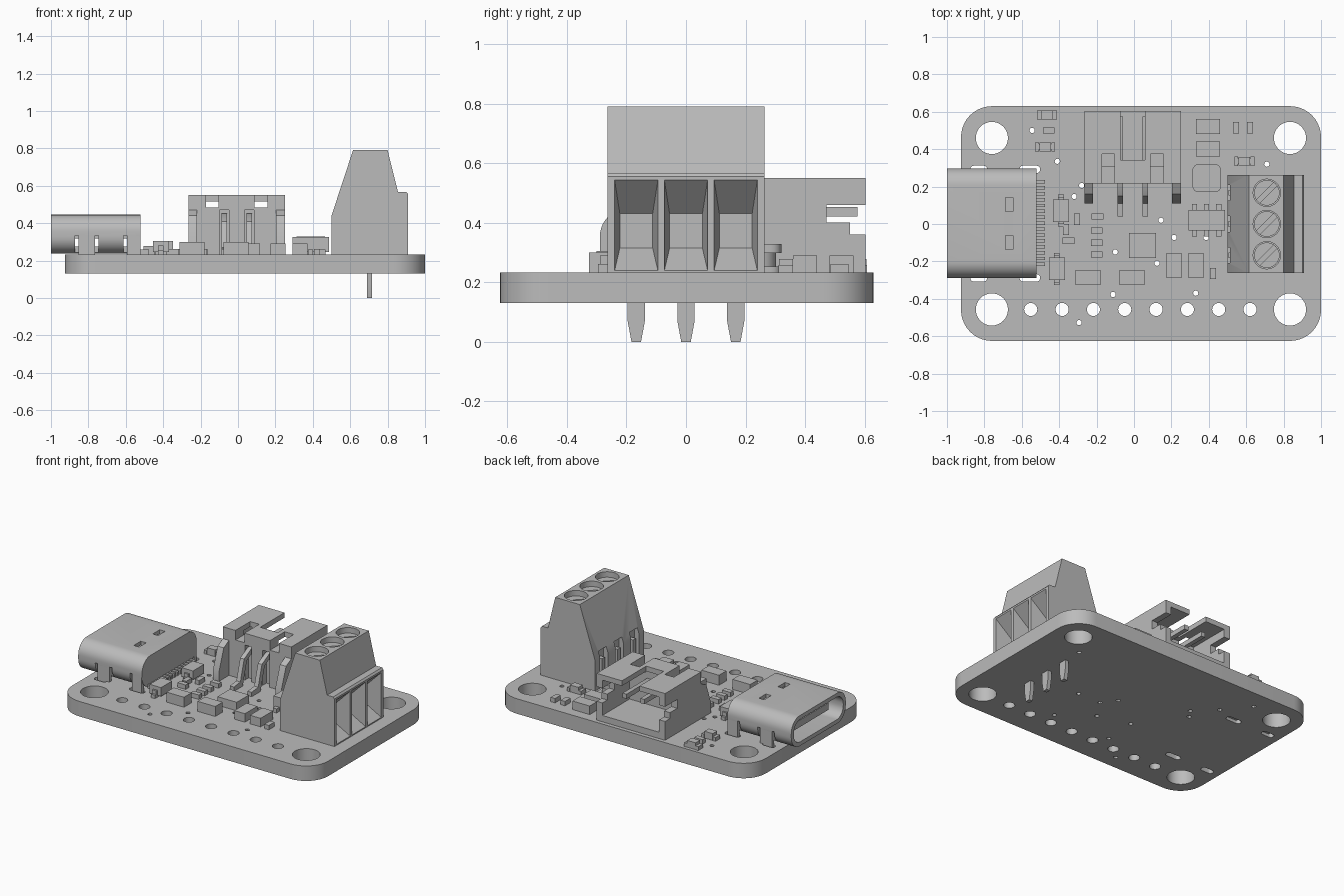
import bpy, bmesh
from math import cos, sin, pi, radians
from mathutils import Vector

if "Cube" in bpy.data.objects:
    bpy.data.objects.remove(bpy.data.objects["Cube"])

grey = bpy.data.materials.new("plain_grey")
grey.use_nodes = True
COLOUR = (0.5, 0.5, 0.5, 1)
grey.diffuse_color = COLOUR
grey.node_tree.nodes["Principled BSDF"].inputs["Base Color"].default_value = COLOUR

TOP = 0.232      # upper face of the board
BOTTOM = 0.13


# A solid is a pair of matching rings, joined by sides and caps
def ring(pts, axis, at):
    i = "xyz".index(axis)
    return [Vector(p[:i] + (at,) + p[i:]) for p in pts]


def prism(pts, axis, a, b):
    return ring(pts, axis, a), ring(pts, axis, b)


def rect(u0, u1, v0, v1):
    return [(u0, v0), (u1, v0), (u1, v1), (u0, v1)]


def box(x0, x1, y0, y1, z0, z1):
    return prism(rect(x0, x1, y0, y1), "z", z0, z1)


def block(x, y, w, d, z1, z0=TOP):
    return box(x - w / 2, x + w / 2, y - d / 2, y + d / 2, z0, z1)


def rounded(u0, u1, v0, v1, r, n=10):
    pts = []
    for k, (u, v) in enumerate(((u1 - r, v1 - r), (u0 + r, v1 - r),
                                (u0 + r, v0 + r), (u1 - r, v0 + r))):
        for j in range(n + 1):
            a = (k + j / n) * pi / 2
            pts.append((u + r * cos(a), v + r * sin(a)))
    return pts


def cyl(x, y, r, z0, z1, n=32):
    pts = [(x + r * cos(2 * pi * k / n), y + r * sin(2 * pi * k / n)) for k in range(n)]
    return prism(pts, "z", z0, z1)


def mesh_object(name, solids):
    bm = bmesh.new()
    for a, b in solids:
        va, vb = [bm.verts.new(p) for p in a], [bm.verts.new(p) for p in b]
        bm.faces.new(va[::-1])
        bm.faces.new(vb)
        for k in range(len(va)):
            j = (k + 1) % len(va)
            bm.faces.new((va[k], va[j], vb[j], vb[k]))
    bmesh.ops.recalc_face_normals(bm, faces=bm.faces)
    me = bpy.data.meshes.new(name)
    bm.to_mesh(me)
    bm.free()
    ob = bpy.data.objects.new(name, me)
    bpy.context.collection.objects.link(ob)
    return ob


def part(name, solids, cuts=()):
    ob = mesh_object(name, solids)
    if cuts:
        cutter = mesh_object(name + "_cutter", cuts)
        cutter.hide_render = True
        mod = ob.modifiers.new("cut", "BOOLEAN")
        mod.operation, mod.solver, mod.object = "DIFFERENCE", "EXACT", cutter
        mod.use_self = True
        dg = bpy.context.evaluated_depsgraph_get()
        ob.data = bpy.data.meshes.new_from_object(ob.evaluated_get(dg))
        ob.modifiers.clear()
        bpy.data.objects.remove(cutter)
    ob.data.materials.clear()
    ob.data.materials.append(grey)
    ob.data.shade_smooth()
    ob.data.set_sharp_from_angle(angle=radians(30))
    return ob


# Circuit board with mounting holes, header holes, vias and shield slots
lo, hi = BOTTOM - 0.1, TOP + 0.1
holes = [cyl(x, y, 0.086, lo, hi) for x in (-0.76, 0.834) for y in (-0.457, 0.46)]
holes += [cyl(-0.552 + 0.1675 * k, -0.457, 0.035, lo, hi, 24) for k in range(8)]
vias = ((-.545, .5), (-.41, .335), (-.28, .206), (-.32, .147), (.144, .02), (-.1, -.15), (.123, -.21),
        (-.112, -.377), (.33, -.37), (-.294, -.527), (.71, .32), (.385, -.072), (.214, -.072))
holes += [cyl(x, y, 0.014, lo, hi, 12) for x, y in vias]
holes += [prism(rounded(x - w, x + w, y - .02, y + .02, .019, 4), "z", lo, hi)
          for x, w in ((-.83, .045), (-.557, .055)) for y in (-.288, .292)]
part("circuit_board", [prism(rounded(-.925, 1, -.625, .63, .166), "z", BOTTOM, TOP)], holes)

# Charging socket: hollow rounded shell, tongue, legs and solder pins
shell_cuts = [prism(rounded(-.262, .27, .265, .418, .07), "x", -1.1, -.58)]
shell_cuts += [block(-.668, y, .04, .075, .5, .4) for y in (-.1, .104)]
shell_cuts += [box(x - .009, x + .009, y - .06, y + .06, .2, .335)
               for x in (-.863, -.756, -.603) for y in (-.29, .298)]
part("socket_shell", [prism(rounded(-.289, .297, .238, .445, .09), "x", -1, -.52)], shell_cuts)
part("socket_tongue", [box(-.94, -.57, -.19, .198, .318, .365)])
part("socket_legs", [box(x0, x1, y - .012, y + .012, .15, .34)
                     for x0, x1 in ((-.854, -.765), (-.594, -.522)) for y in (-.277, .285)])
part("socket_pins", [block(-.5, .225 - .0315 * k, .05, .018, .258) for k in range(15)])

# Battery connector: open at the rear, with keyed roof and side slots
cx = -.007
cavity = [box(-.22, .207, .31, .7, .275, .515),
          box(-.072, .06, .342, .7, .45, .6),
          box(-.4, .4, .472, .7, .4, .46),
          box(-.4, .4, .55, .7, .36, .41)]
cavity += [block(cx + s * .13, .285, .068, .18, .6, .485) for s in (-1, 1)]
cavity += [block(cx + s * .067, .225, .05, .06, .47, .2) for s in (-1, 1)]
part("connector_housing", [box(-.265, .25, .216, .603, TOP, .55)], cavity)
arm = [(.217, TOP), (.11, TOP), (.11, .3), (.16, .44), (.217, .47)]
part("connector_arms", [prism(arm, "x", x, x + .046) for x in (-.265, .204)])
lead = [(.575, .452), (.23, .452), (.15, .41), (.11, .27), (.04, .262), (.04, TOP),
        (.135, TOP), (.18, .39), (.24, .42), (.575, .42)]
part("connector_contacts", [prism(lead, "x", x - .015, x + .015) for x in (cx - .067, cx + .067)])

# Screw terminal block with wire funnels, screw wells and rear notches
ways = (-.167, 0, .167)
profile = [(.5, TOP), (.5, .44), (.615, .79), (.8, .79), (.855, .567), (.9, .567), (.91, .555), (.91, TOP)]
cuts = []
for y in ways:
    outer = rect(y - .073, y + .073, .238, .545)
    inner = rect(y - .055, y + .055, .315, .43)
    cuts.append((ring(inner, "x", .8), ring(outer, "x", .912)))
    cuts.append(cyl(.71, y, .073, .72, .9))
    cuts.append(block(.505, y, .06, .085, .48, .25))
part("terminal_block", [prism(profile, "y", -.263, .263)], cuts)
part("terminal_rear_ribs", [block(.53, y, .05, .03, .42, .25) for y in ways])

# Screws with diagonal slots
for y in ways:
    slot = [(.71 + u * .7 - v * .7, y + u * .7 + v * .7)
            for u, v in rect(-.12, .12, -.013, .013)]
    part("terminal_screw", [cyl(.71, y, .068, .71, .755)], [prism(slot, "z", .735, .8)])

# Tapered solder pins below the block
pin = [(-.029, .25), (-.029, .07), (-.016, 0), (.016, 0), (.029, .07), (.029, .25)]
part("terminal_solder_pins", [prism([(y + u, z) for u, z in pin], "x", .69, .717) for y in ways])

# Small flat resistors, lying along x or along y
across = ((-.455, .5), (-.195, .04), (-.2, -.035), (-.2, -.1), (-.2, -.163), (-.35, -.09))
along = ((.545, .515), (.62, .515), (-.305, .025), (-.364, -.03), (.422, -.265))
part("resistors", [block(x, y, .062, .033, .262) for x, y in across]
     + [block(x, y, .033, .06, .262) for x, y in along])

# Larger capacitors and the square chip
part("capacitors", [block(x, -.285, .133, .08, .3) for x in (-.245, -.01)]
     + [block(x, -.222, .08, .133, .29) for x in (.214, .332)]
     + [block(.396, y, .13, .08, .29) for y in (.4, .522)])
part("charger_chip", [block(.045, -.115, .145, .133, .29)])

# Indicator lamps: body with a wider pair of end caps
for x, y in ((-.465, .583), (-.475, .412), (.59, .335)):
    part("indicator_lamp", [block(x, y, .062, .047, .278), block(x, y, .105, .03, .25)]
         + [block(x + s * .043, y, .02, .05, .258) for s in (-1, 1)])

# Diodes with bent end leads
for x, y in ((-.39, .072), (-.412, -.24)):
    part("diode", [block(x, y, .086, .12, .305, .245), block(x, y, .03, .172, .255)]
         + [block(x, y + s * .066, .03, .012, .28) for s in (-1, 1)])

# Regulator chip with six legs
part("regulator_body", [block(.388, .02, .195, .112, .325, .245)])
part("regulator_legs", [block(.388 + k * .065, .02 + s * .07, .028, .034, .26)
                        for k in (-1, 0, 1) for s in (-1, 1)])

# Wound inductor: two flanges around a narrow core
flange = rounded(.312, .466, .17, .32, .035, 4)
part("inductor", [prism(flange, "z", TOP, .252), cyl(.389, .245, .058, .25, .3),
                  prism(flange, "z", .298, .328)])
